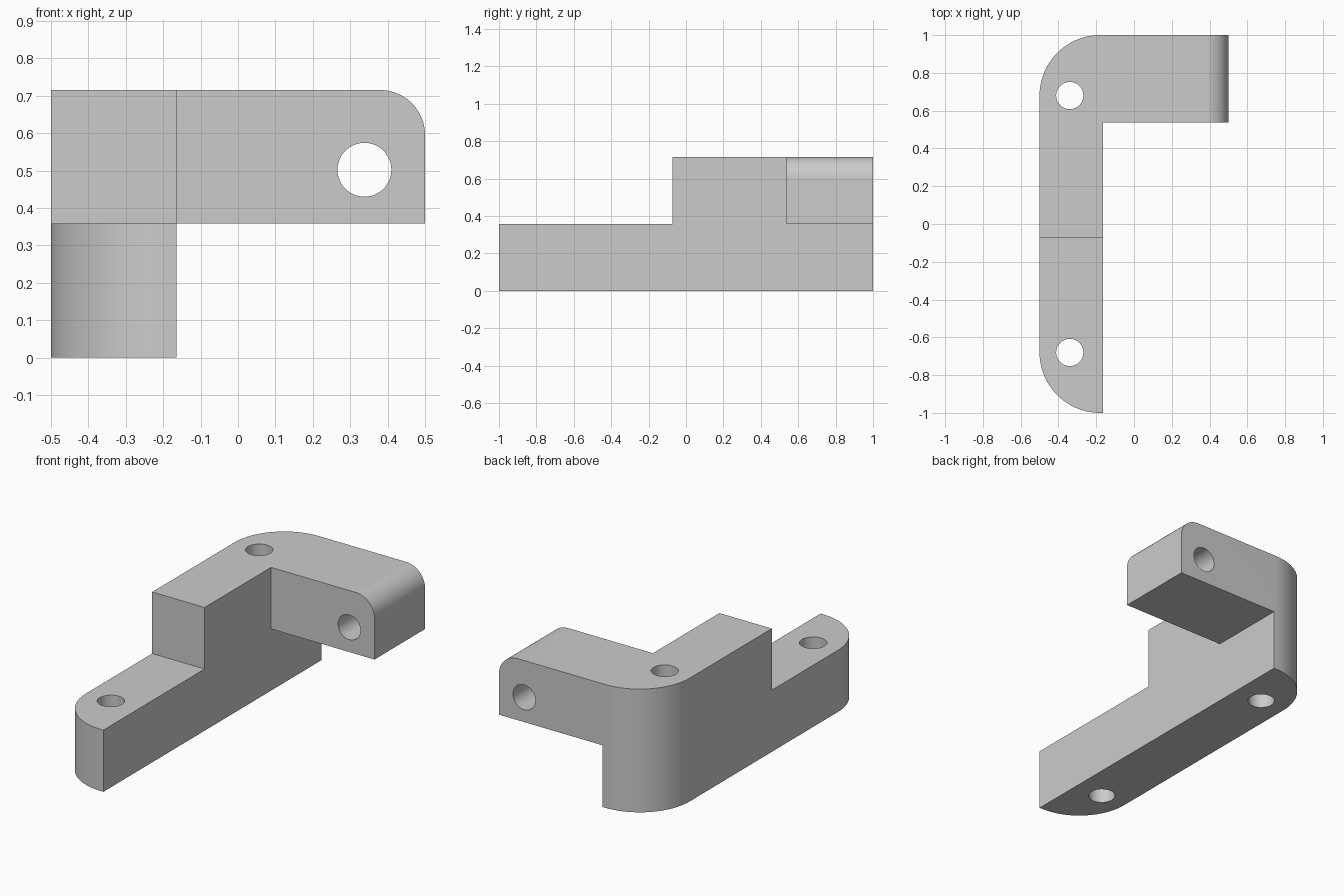
import bpy
import bmesh
from math import sin, cos, pi, radians
from mathutils import Vector

cube = bpy.data.objects.get("Cube")
if cube:
    bpy.data.objects.remove(cube, do_unlink=True)

# Main dimensions
HALF_X, HALF_Y = 0.5, 1.0
RAIL_X = -0.164      # inner side of the rail
ARM_Y = 0.537        # front side of the arm
STEP_Y = -0.072      # where the raised block starts
STEP_Z, TOP_Z = 0.358, 0.715
CORNER_R, ARM_R, HOLE_R = 0.32, 0.12, 0.072

grey = bpy.data.materials.new("plain_grey")
grey.use_nodes = True
grey.diffuse_color = (0.6, 0.6, 0.6, 1)
grey.node_tree.nodes["Principled BSDF"].inputs["Base Color"].default_value = (0.6, 0.6, 0.6, 1)


def arc(cx, cy, r, start, end, steps=20):
    angles = [radians(start + (end - start) * i / steps) for i in range(steps + 1)]
    return [(cx + r * cos(a), cy + r * sin(a)) for a in angles]


def prism(name, outline, low, high, axis="Z"):
    """Extrude an outline along Z (outline in x, y) or Y (outline in x, z)."""
    place = (lambda u, v: (u, v, low)) if axis == "Z" else (lambda u, v: (u, low, v))
    depth = Vector((0, 0, high - low)) if axis == "Z" else Vector((0, high - low, 0))
    bm = bmesh.new()
    face = bm.faces.new([bm.verts.new(place(u, v)) for u, v in outline])
    result = bmesh.ops.extrude_face_region(bm, geom=[face])
    moved = [g for g in result["geom"] if isinstance(g, bmesh.types.BMVert)]
    bmesh.ops.translate(bm, vec=depth, verts=moved)
    bmesh.ops.recalc_face_normals(bm, faces=bm.faces)
    mesh = bpy.data.meshes.new(name)
    bm.to_mesh(mesh)
    bm.free()
    mesh.materials.append(grey)
    obj = bpy.data.objects.new(name, mesh)
    bpy.context.collection.objects.link(obj)
    return obj


def rectangle(x0, x1, y0, y1):
    return [(x0, y0), (x1, y0), (x1, y1), (x0, y1)]


def circle(cx, cy):
    return arc(cx, cy, HOLE_R, 0, 360, 48)[:-1]


# L-shaped body with two rounded outer corners
centre_x, centre_y = -HALF_X + CORNER_R, HALF_Y - CORNER_R
outline = [(RAIL_X, -HALF_Y), (RAIL_X, ARM_Y), (HALF_X, ARM_Y), (HALF_X, HALF_Y)]
outline += arc(centre_x, centre_y, CORNER_R, 90, 180)
outline += arc(centre_x, -centre_y, CORNER_R, 180, 270)
bracket = prism("corner_bracket", outline, 0, TOP_Z)

# Front step and the space under the arm
cutters = [
    prism("step_cutter", rectangle(-1, 1, -2, STEP_Y), STEP_Z, 1),
    prism("under_arm_cutter", rectangle(RAIL_X, 1, -2, 2), -1, STEP_Z),
]

# Rounded upper end of the arm
round_end = arc(HALF_X - ARM_R, TOP_Z - ARM_R, ARM_R, 0, 90)
round_end += [(HALF_X - ARM_R, 1), (1, 1), (1, TOP_Z - ARM_R)]
cutters.append(prism("arm_end_cutter", round_end, 0, 2, "Y"))

# Two upright bolt holes and one through the arm
for side, y in (("front", -centre_y), ("back", centre_y)):
    cutters.append(prism(side + "_hole_cutter", circle(-0.34, y), -1, 2))
cutters.append(prism("arm_hole_cutter", circle(0.338, 0.502), 0, 2, "Y"))

bpy.ops.object.select_all(action="DESELECT")
bpy.context.view_layer.objects.active = bracket
bracket.select_set(True)
for cutter in cutters:
    cut = bracket.modifiers.new(cutter.name, "BOOLEAN")
    cut.operation = "DIFFERENCE"
    cut.solver = "EXACT"
    cut.object = cutter
    bpy.ops.object.modifier_apply(modifier=cut.name)
    bpy.data.objects.remove(cutter, do_unlink=True)

bpy.ops.object.shade_smooth_by_angle(angle=radians(30))
